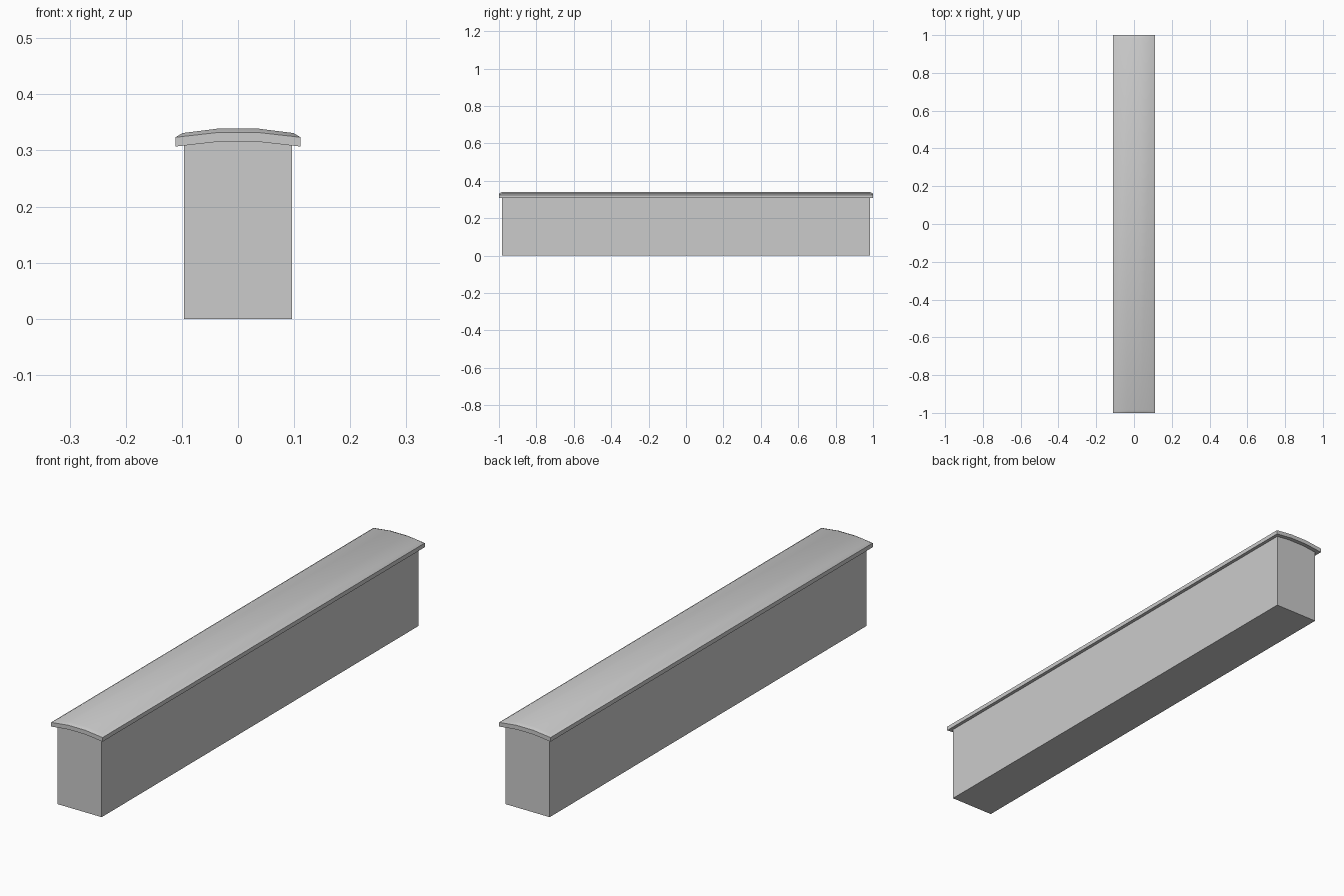
import bpy

if "Cube" in bpy.data.objects:
    bpy.data.objects.remove(bpy.data.objects["Cube"])


def arched_block(name, layers, smooth=None):
    """Stack layers of (x positions, half length, z heights), each a 4 x 2 patch."""
    verts, faces = [], []
    for xs, y, zs in layers:
        verts += [(x, -y, z) for x, z in zip(xs, zs)]
        verts += [(x, y, z) for x, z in zip(xs[::-1], zs[::-1])]
    last = 8 * (len(layers) - 1)
    # underside and top strips
    for i in range(3):
        faces.append((7 - i, 6 - i, i + 1, i))
        faces.append((last + i, last + i + 1, last + 6 - i, last + 7 - i))
    # walls around the perimeter
    for k in range(0, last, 8):
        for i in range(8):
            j = (i + 1) % 8
            faces.append((k + i, k + j, k + 8 + j, k + 8 + i))
    mesh = bpy.data.meshes.new(name)
    mesh.from_pydata(verts, [], faces)
    mesh.update()
    obj = bpy.data.objects.new(name, mesh)
    bpy.context.collection.objects.link(obj)
    if smooth:
        bpy.ops.object.select_all(action='DESELECT')
        obj.select_set(True)
        bpy.context.view_layer.objects.active = obj
        bpy.ops.object.shade_smooth_by_angle(angle=smooth)
    return obj


def arch(half, inner=0.037):
    return [-half, -inner, inner, half]


def heights(edge, mid):
    return [edge, mid, mid, edge]


# wall body, its top following the underside of the cap
arched_block("wall_body", [
    (arch(0.096), 0.983, heights(0, 0)),
    (arch(0.096), 0.983, heights(0.309, 0.316)),
])

# overhanging arched cap with a bevelled upper rim
arched_block("wall_cap", [
    (arch(0.1115), 1.0, heights(0.307, 0.3155)),
    (arch(0.1115), 1.0, heights(0.3235, 0.332)),
    (arch(0.099, 0.036), 0.985, heights(0.331, 0.339)),
], smooth=0.7)
